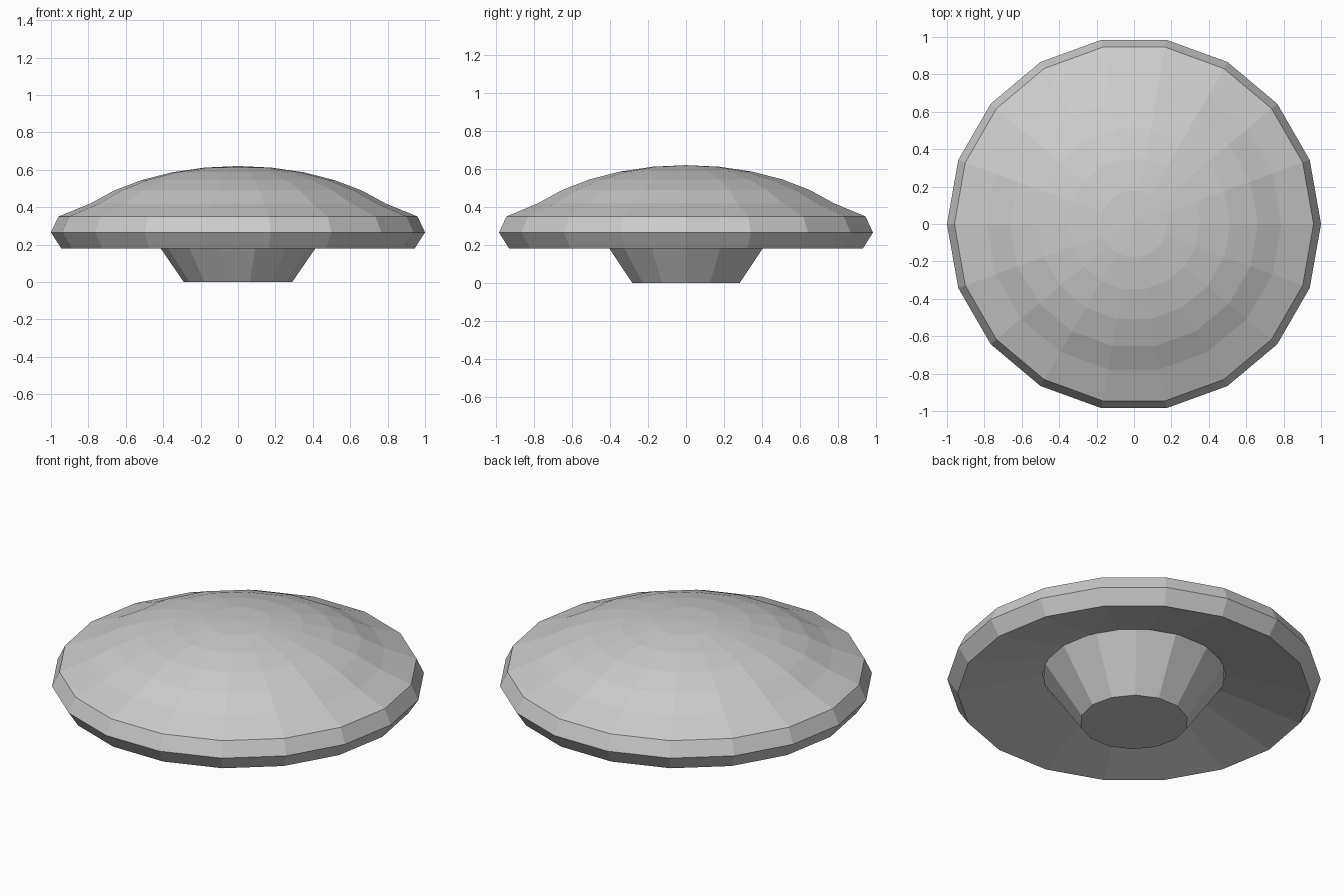
import bpy, bmesh
from math import sin, cos, pi, radians

if "Cube" in bpy.data.objects:
    bpy.data.objects.remove(bpy.data.objects["Cube"])


def lathe(name, profile, sides):
    """Revolve (radius, z) points around z; radius 0 makes a pole."""
    bm = bmesh.new()
    rings = []
    for r, z in profile:
        if r == 0:
            rings.append([bm.verts.new((0, 0, z))] * sides)
        else:
            rings.append([bm.verts.new((r * cos(2 * pi * i / sides),
                                        r * sin(2 * pi * i / sides), z))
                          for i in range(sides)])
    for low, high in zip(rings, rings[1:]):
        for i in range(sides):
            j = (i + 1) % sides
            quad = [low[i], low[j], high[j], high[i]]
            bm.faces.new(list(dict.fromkeys(quad)))
    bmesh.ops.recalc_face_normals(bm, faces=bm.faces)
    mesh = bpy.data.meshes.new(name)
    bm.to_mesh(mesh)
    bm.free()
    obj = bpy.data.objects.new(name, mesh)
    bpy.context.collection.objects.link(obj)
    return obj


# Disc: recessed underside, bevelled rim, shallow slope and rounded dome
dome = [(1.03 * sin(radians(a)), 0.06 + 0.56 * cos(radians(a)))
        for a in (50, 40, 30, 20, 10)]
lathe("domed_disc",
      [(0.49, 0.293), (0.945, 0.18), (1.0, 0.265), (0.96, 0.35)]
      + dome + [(0, 0.62)], 18)

# Tapered foot reaching up into the recess
lathe("tapered_foot", [(0, 0), (0.29, 0), (0.495, 0.298)], 14)
